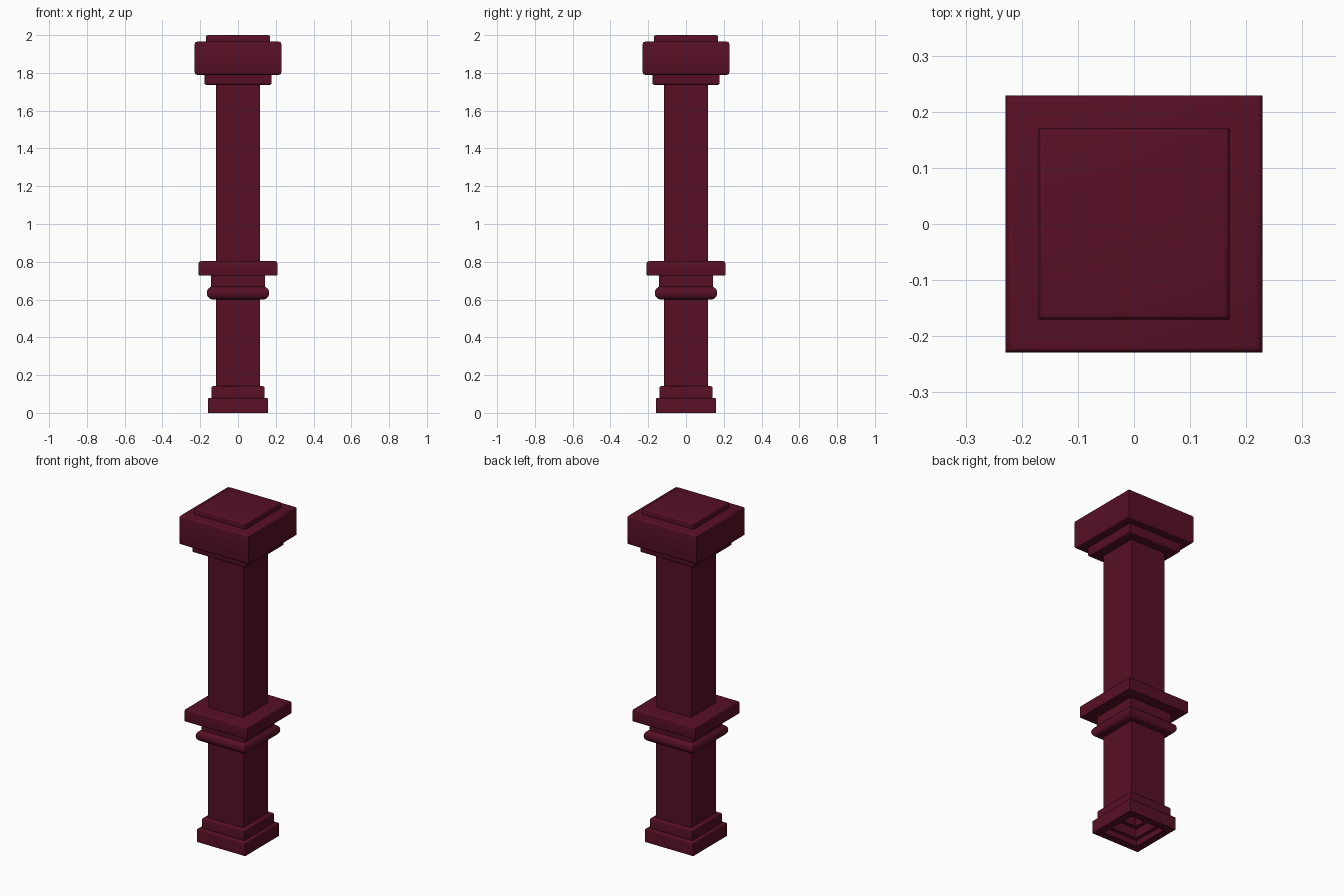
import bpy, bmesh, math

if "Cube" in bpy.data.objects:
    bpy.data.objects.remove(bpy.data.objects["Cube"])

mat = bpy.data.materials.new("dark burgundy")
mat.diffuse_color = (0.095, 0.005, 0.018, 1)
mat.use_nodes = True
mat.node_tree.nodes["Principled BSDF"].inputs["Base Color"].default_value = mat.diffuse_color


def square_sweep(name, profile):
    """Sweep a closed (half width, z) outline around a square path."""
    bm = bmesh.new()
    rings = []
    for r, z in profile:
        rings.append([bm.verts.new((sx * r, sy * r, z))
                      for sx, sy in ((-1, -1), (1, -1), (1, 1), (-1, 1))])
    for i, a in enumerate(rings):
        b = rings[(i + 1) % len(rings)]
        for k in range(4):
            n = (k + 1) % 4
            bm.faces.new((a[k], a[n], b[n], b[k]))
    # outlines touching the axis collapse to a point
    bmesh.ops.remove_doubles(bm, verts=bm.verts, dist=1e-5)
    bmesh.ops.recalc_face_normals(bm, faces=bm.faces)
    me = bpy.data.meshes.new(name)
    bm.to_mesh(me)
    bm.free()
    me.materials.append(mat)
    ob = bpy.data.objects.new(name, me)
    bpy.context.collection.objects.link(ob)
    bpy.ops.object.select_all(action='DESELECT')
    bpy.context.view_layer.objects.active = ob
    ob.select_set(True)
    bpy.ops.object.shade_smooth_by_angle(angle=math.radians(40))
    return ob


def tier(r, z0, z1, low=0.01, high=0.01, seg=3):
    """Outer side of one moulding, from bottom to top, with rounded edges."""
    pts = []
    for rad, zc, start in ((low, z0 + low, -90), (high, z1 - high, 0)):
        if rad == 0:
            pts.append((r, zc))
            continue
        for i in range(seg + 1):
            a = math.radians(start + 90 * i / seg)
            pts.append((r - rad + rad * math.cos(a), zc + rad * math.sin(a)))
    return pts


def moulding(name, inner, *tiers):
    """Ring of stacked tiers around the shaft."""
    outer = [p for t in tiers for p in t]
    return square_sweep(name, [(inner, outer[0][1])] + outer + [(inner, outer[-1][1])])


# hollow shaft
square_sweep("shaft", [(0.072, 0.09), (0.117, 0.09), (0.117, 1.76), (0.072, 1.76)])

# stepped base, open underneath with a stepped recess
square_sweep("base", [(0.115, 0)] + tier(0.16, 0, 0.08, 0, 0.008)
             + tier(0.14, 0.08, 0.142, 0, 0.01)
             + [(0.10, 0.142), (0.072, 0.10), (0.095, 0.10), (0.095, 0.035), (0.115, 0.035)])

# middle band: rounded bead, neck and ledge
moulding("bead", 0.10, tier(0.165, 0.60, 0.67, 0.034, 0.034, 6))
moulding("neck", 0.10, tier(0.142, 0.66, 0.735, 0, 0))
moulding("ledge", 0.10, tier(0.208, 0.727, 0.803, 0.004, 0.01))

# cap: collar, block and top plate
moulding("cap_collar", 0.10, tier(0.178, 1.737, 1.80, 0.01, 0))
moulding("cap_block", 0.0, tier(0.229, 1.79, 1.965, 0.012, 0.012))
moulding("cap_plate", 0.0, tier(0.17, 1.955, 2.0, 0, 0.01))
